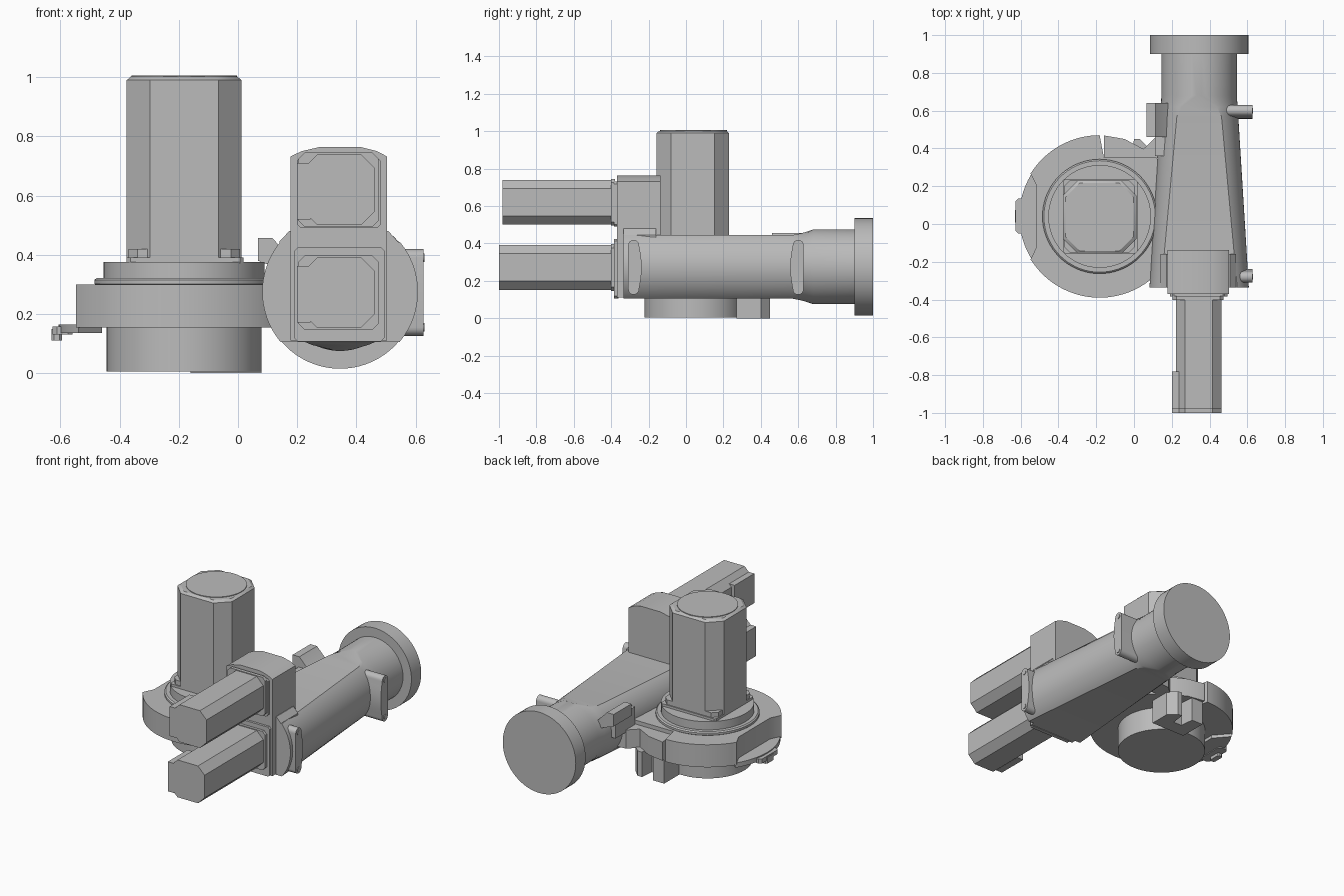
import bpy, bmesh, math
from mathutils import Vector

cube = bpy.data.objects.get("Cube")
if cube:
    bpy.data.objects.remove(cube, do_unlink=True)

grey = bpy.data.materials.new("machine_grey")
grey.use_nodes = True
grey.diffuse_color = (0.5, 0.5, 0.5, 1)
grey.node_tree.nodes["Principled BSDF"].inputs["Base Color"].default_value = (0.5, 0.5, 0.5, 1)


def loft(name, rings):
    """Skin a list of equal-length closed rings and cap both ends."""
    bm = bmesh.new()
    rows = [[bm.verts.new(p) for p in ring] for ring in rings]
    n = len(rows[0])
    for a, b in zip(rows, rows[1:]):
        for i in range(n):
            j = (i + 1) % n
            bm.faces.new((a[i], a[j], b[j], b[i]))
    bm.faces.new(rows[0])
    bm.faces.new(rows[-1])
    bmesh.ops.recalc_face_normals(bm, faces=bm.faces)
    mesh = bpy.data.meshes.new(name)
    bm.to_mesh(mesh)
    bm.free()
    mesh.materials.append(grey)
    obj = bpy.data.objects.new(name, mesh)
    bpy.context.collection.objects.link(obj)
    bpy.ops.object.select_all(action="DESELECT")
    obj.select_set(True)
    bpy.context.view_layer.objects.active = obj
    bpy.ops.object.shade_smooth_by_angle(angle=math.radians(28))
    return obj


def place(pts, axis, d):
    """Put 2D points on the plane at distance d along an axis."""
    if axis == "x":
        return [Vector((d, u, v)) for u, v in pts]
    if axis == "y":
        return [Vector((u, d, v)) for u, v in pts]
    return [Vector((u, v, d)) for u, v in pts]


def prism(name, pts, axis, a, b):
    return loft(name, [place(pts, axis, a), place(pts, axis, b)])


def circle(c, r, n=72, start=0.0, sweep=2 * math.pi):
    return [(c[0] + r * math.cos(start + sweep * i / n),
             c[1] + r * math.sin(start + sweep * i / n)) for i in range(n)]


def rect(u0, u1, v0, v1, c=0.0):
    """Rectangle with optional cut corners."""
    if not c:
        return [(u0, v0), (u1, v0), (u1, v1), (u0, v1)]
    return [(u0 + c, v0), (u1 - c, v0), (u1, v0 + c), (u1, v1 - c),
            (u1 - c, v1), (u0 + c, v1), (u0, v1 - c), (u0, v0 + c)]


def lathe(name, c, axis, profile):
    return loft(name, [place(circle(c, r), axis, d) for r, d in profile])


# Turret base and collar
T = (-0.182, 0.04)
lathe("turret_base", T, "z", [(0.262, 0.005), (0.262, 0.16)])
lathe("turret_collar", T, "z", [(0.295, 0.295), (0.303, 0.302), (0.303, 0.315),
                                (0.295, 0.322), (0.272, 0.322), (0.272, 0.375)])

# Turret ring with a side notch and a rear step for the bracket
outline = []
for x, y in circle(T, 0.43, 120):
    if x < -0.548:
        if (-0.515, 0.2) not in outline:
            outline += [(-0.548, 0.268), (-0.515, 0.2), (-0.515, -0.12), (-0.548, -0.188)]
    elif x > -0.16 and y > 0.355:
        if (-0.16, 0.355) not in outline:
            outline += [(0.113, 0.355), (-0.16, 0.355)]
    else:
        outline.append((x, y))
prism("turret_ring", outline, "z", 0.155, 0.3)
prism("link_bracket", [(-0.16, 0.35), (0.2, 0.35), (0.2, 0.46), (0.11, 0.455), (0.05, 0.397),
                       (-0.05, 0.45), (-0.16, 0.469)], "z", 0.155, 0.275)

# Sensor tab at the notch
tab = [p for p in circle(T, 0.425, 120) if p[0] < -0.535]
prism("side_tab", tab + [(-0.46, -0.1), (-0.46, 0.18)], "z", 0.135, 0.165)
prism("side_tab_lip", rect(-0.627, -0.56, -0.05, 0.135, 0.015), "z", 0.13, 0.158)
prism("side_tab_peg", rect(-0.63, -0.595, 0.0, 0.08, 0.008), "z", 0.11, 0.15)

# U-shaped foot under the ring
prism("rear_foot", [(-0.16, 0.27), (0.08, 0.27), (0.08, 0.4), (0.03, 0.45), (0.0, 0.45),
                    (-0.01, 0.36), (-0.07, 0.36), (-0.08, 0.45), (-0.16, 0.45)], "z", 0.0, 0.16)

# Upright motor
prism("turret_motor_flange", rect(-0.376, 0.018, -0.157, 0.237, 0.012), "z", 0.37, 0.39)
prism("turret_motor_foot", rect(-0.37, 0.006, -0.15, 0.23, 0.03), "z", 0.39, 0.42)
body = rect(-0.376, 0.012, -0.157, 0.23, 0.078)
top = rect(-0.362, -0.002, -0.143, 0.216, 0.075)
loft("turret_motor", [place(body, "z", 0.39), place(body, "z", 0.99), place(top, "z", 1.002)])
lathe("turret_motor_cap", T, "z", [(0.178, 1.0), (0.178, 1.006)])

# Arm housing: tapering round body cut flat above and below, becoming a tube
A = (0.345, 0.275)


def arm_ring(y, r, h):
    a = math.asin(min(h / r, 0.998))
    n = 24
    pts = []
    for side in (0, math.pi):
        for i in range(n + 1):
            t = side - a + 2 * a * i / n
            pts.append((A[0] + r * math.cos(t), A[1] + r * math.sin(t)))
    return place(pts, "y", y)


loft("arm_housing", [arm_ring(*s) for s in
                     [(-0.335, 0.263, 0.169), (0.57, 0.207, 0.17), (0.62, 0.203, 0.18),
                      (0.68, 0.2, 0.2), (0.91, 0.2, 0.2)]])
lathe("arm_end_cap", A, "y", [(0.26, 0.9), (0.26, 1.0)])

# Gearbox with an arched top
prism("gearbox", [(0.177, 0.11), (0.504, 0.11), (0.504, 0.732), (0.47, 0.75), (0.415, 0.764),
                  (0.275, 0.764), (0.215, 0.75), (0.177, 0.732)], "y", -0.37, -0.137)
prism("gearbox_shoulder", [(0.14, 0.4), (0.54, 0.4), (0.54, 0.445), (0.508, 0.48),
                           (0.173, 0.48), (0.14, 0.445)], "y", -0.335, -0.16)

# Two horizontal drive motors with flanges and connectors
for label, z, front in (("upper", 0.62, -0.98), ("lower", 0.272, -1.0)):
    flange = rect(0.19, 0.495, z - 0.165, z + 0.153, 0.012) if label == "lower" else \
        rect(0.2, 0.482, z - 0.13, z + 0.11, 0.012)
    prism(label + "_motor_flange", flange, "y", -0.385, -0.36)
    prism(label + "_motor_foot", rect(0.205, 0.475, z - 0.125, z + 0.125, 0.02),
          "y", -0.402, -0.38)
    prism(label + "_motor", rect(0.222, 0.462, z - 0.12, z + 0.12, 0.047), "y", front, -0.39)
    prism(label + "_motor_connector", rect(0.2, 0.245, z - 0.1, z + 0.09), "y",
          front, front + 0.2)

# Side lugs with two bolts each
for label, y, x in (("front", -0.28, 0.53), ("rear", 0.6, 0.48)):
    s = 1 if label == "front" else -1
    pts = circle((y, 0.39), 0.029, 12, 0, math.pi) + [(y - 0.029, 0.39)]
    pts += circle((y, 0.155), 0.029, 12, math.pi, math.pi) + [(y + 0.029, 0.155)]
    bulge = [(y + s * (0.029 + 0.014 * math.sin(math.pi * i / 8)), 0.155 + 0.235 * i / 8)
             for i in range(1, 8)]
    if s > 0:
        pts += bulge
    else:
        pts[13:13] = bulge[::-1]
    prism(label + "_lug", pts, "x", x, 0.627)
    for z in (0.155, 0.39):
        prism(label + "_lug_bolt", circle((y, z), 0.015, 16), "x", 0.62, 0.631)

# Latch block on the inner side of the arm
prism("latch_block", [(0.067, 0.38), (0.2, 0.33), (0.2, 0.38), (0.175, 0.395),
                      (0.115, 0.457), (0.067, 0.457)], "y", 0.46, 0.64)
prism("latch_arm", rect(0.11, 0.2, 0.36, 0.56), "z", 0.26, 0.39)
